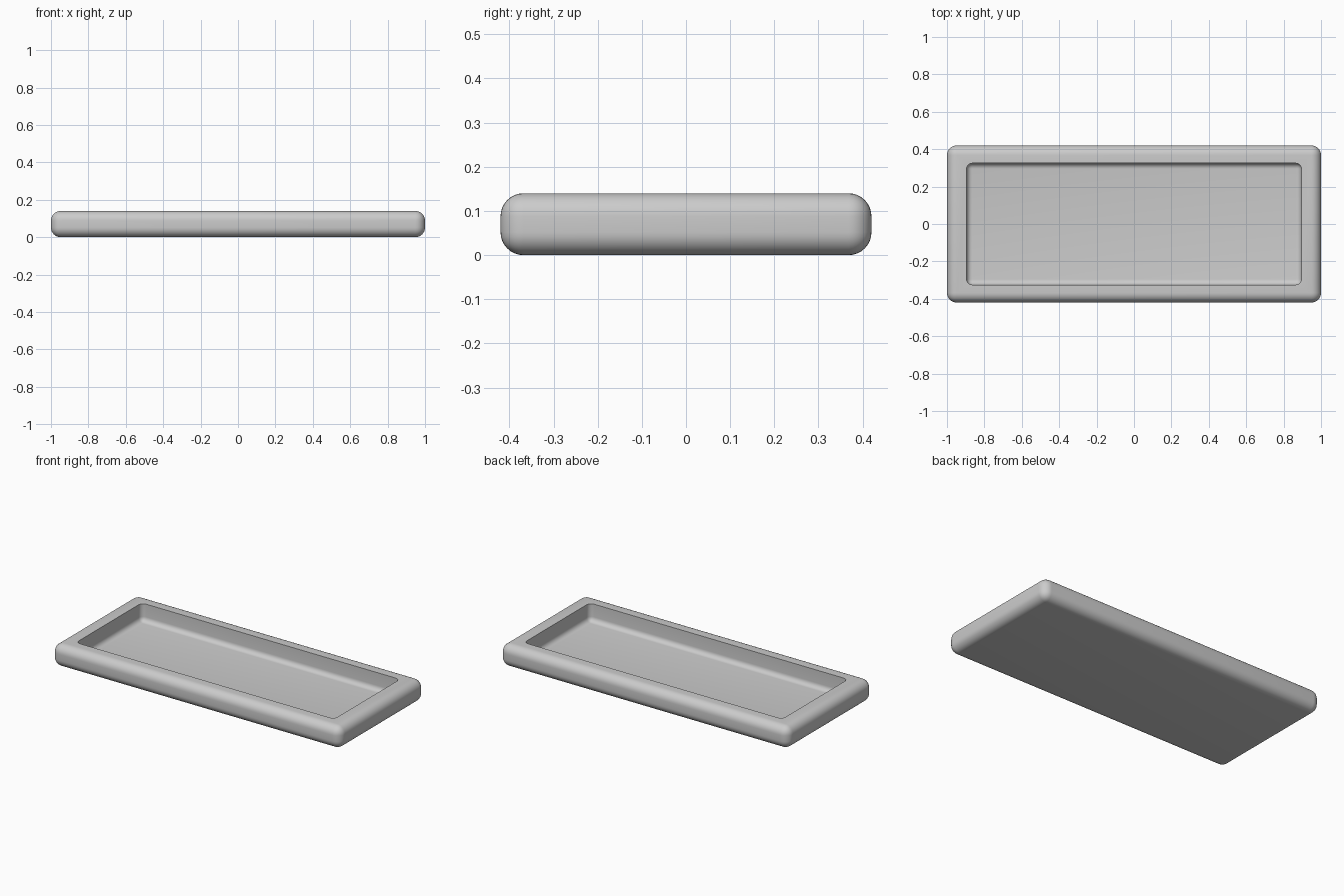
import bpy

if "Cube" in bpy.data.objects:
    bpy.data.objects.remove(bpy.data.objects["Cube"])


def rounded_box(name, size, center, radius, segments=8):
    bpy.ops.mesh.primitive_cube_add(size=1, location=center)
    ob = bpy.context.object
    ob.name = name
    ob.scale = size
    bpy.ops.object.transform_apply(location=True, rotation=False, scale=True)
    bevel = ob.modifiers.new("round", 'BEVEL')
    bevel.width = radius
    bevel.segments = segments
    bevel.limit_method = 'NONE'
    bpy.ops.object.modifier_apply(modifier=bevel.name)
    return ob


# Recess: a rounded block that reaches well above the rim
floor_z = 0.03
cutter = rounded_box("recess_cutter", (1.79, 0.65, 0.3),
                     (0, 0, floor_z + 0.15), 0.03, 6)

# Tray body with fully rounded outer edges
tray = rounded_box("tray", (2.0, 0.84, 0.14), (0, 0, 0.07), 0.052)

# Hollow out the tray
cut = tray.modifiers.new("recess", 'BOOLEAN')
cut.operation = 'DIFFERENCE'
cut.solver = 'EXACT'
cut.object = cutter
bpy.context.view_layer.objects.active = tray
bpy.ops.object.modifier_apply(modifier=cut.name)
bpy.data.objects.remove(cutter, do_unlink=True)

# Smooth shading with a crisp inner rim
bpy.ops.object.select_all(action='DESELECT')
tray.select_set(True)
bpy.context.view_layer.objects.active = tray
bpy.ops.object.shade_smooth_by_angle(angle=0.7)
